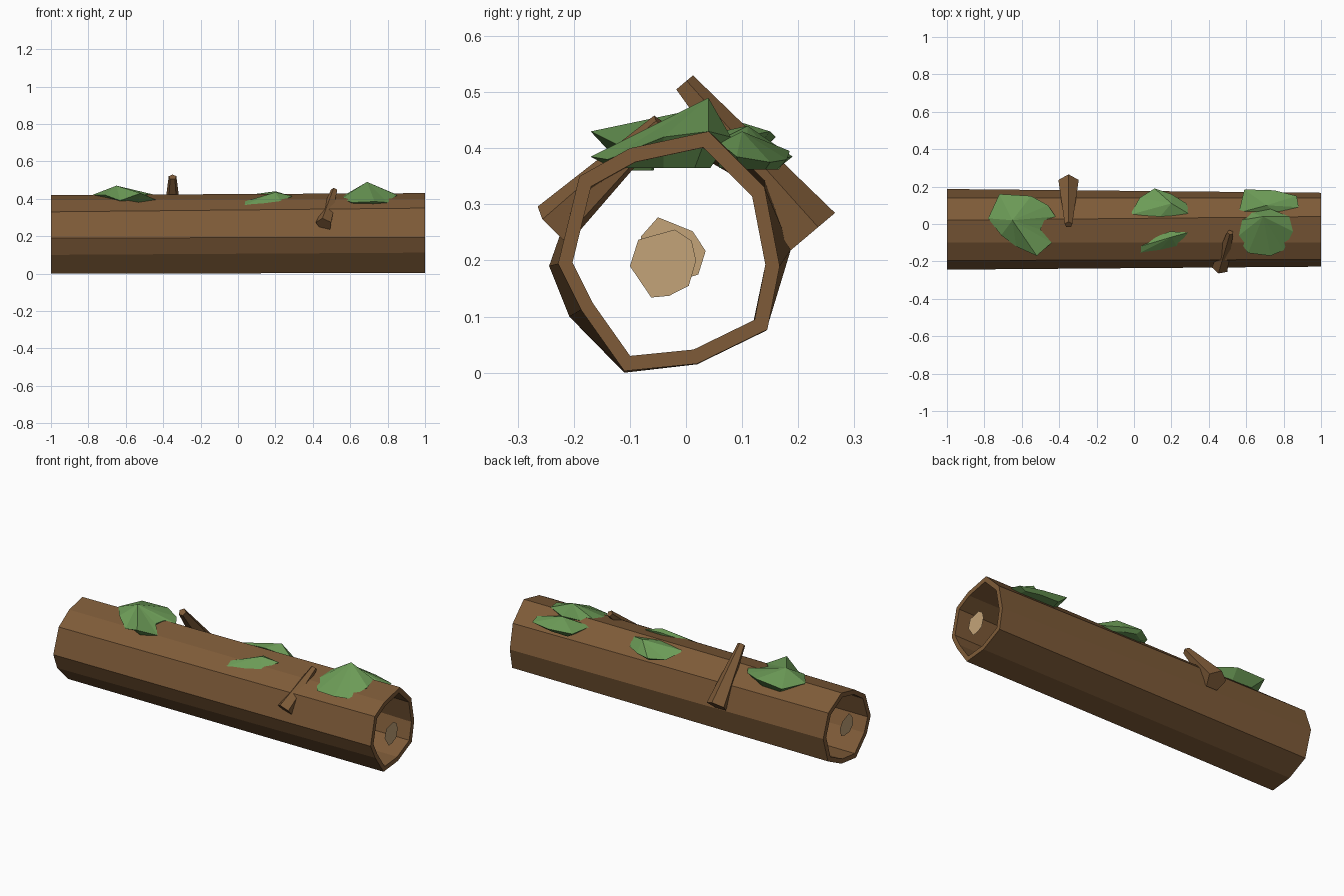
import bpy, bmesh, math
from mathutils import Vector

cube = bpy.data.objects.get("Cube")
if cube:
    bpy.data.objects.remove(cube, do_unlink=True)


def make_material(name, colour):
    mat = bpy.data.materials.new(name)
    mat.use_nodes = True
    mat.diffuse_color = (*colour, 1)
    shader = next(n for n in mat.node_tree.nodes if n.type == 'BSDF_PRINCIPLED')
    shader.inputs["Base Color"].default_value = (*colour, 1)
    shader.inputs["Roughness"].default_value = 0.9
    return mat


bark = make_material("bark_brown", (0.21, 0.105, 0.04))
heartwood = make_material("heartwood_tan", (0.55, 0.37, 0.19))
moss = make_material("moss_green", (0.15, 0.33, 0.095))


def finish(bm, name, mat):
    bmesh.ops.recalc_face_normals(bm, faces=bm.faces)
    mesh = bpy.data.meshes.new(name)
    bm.to_mesh(mesh)
    bm.free()
    mesh.materials.append(mat)
    obj = bpy.data.objects.new(name, mesh)
    bpy.context.scene.collection.objects.link(obj)
    return obj


def add_ring(bm, points):
    return [bm.verts.new(p) for p in points]


def bridge(bm, a, b):
    for i in range(len(a)):
        j = (i + 1) % len(a)
        bm.faces.new((a[i], a[j], b[j], b[i]))


# Hollow trunk: two slightly different end profiles (y, z)
right_profile = [(-0.11, 0.003), (0.02, 0.016), (0.145, 0.077), (0.167, 0.19), (0.14, 0.33),
                 (0.04, 0.43), (-0.1, 0.4), (-0.19, 0.35), (-0.228, 0.194), (-0.187, 0.112)]
left_profile = [(-0.11, 0), (0.02, 0.015), (0.143, 0.075), (0.187, 0.22), (0.14, 0.35),
                (0.02, 0.42), (-0.1, 0.393), (-0.195, 0.33), (-0.244, 0.19), (-0.208, 0.1)]
centre = Vector((-0.03, 0.21))


def end_rings(bm, x, profile):
    inner = [centre + (Vector(p) - centre) * 0.87 for p in profile]
    return [add_ring(bm, [(x, y, z) for y, z in ring]) for ring in (profile, inner)]


bm = bmesh.new()
outer_a, inner_a = end_rings(bm, -1, left_profile)
outer_b, inner_b = end_rings(bm, 1, right_profile)
bridge(bm, outer_a, outer_b)
bridge(bm, inner_a, inner_b)
bridge(bm, outer_a, inner_a)
bridge(bm, outer_b, inner_b)
finish(bm, "hollow_trunk", bark)

# Heartwood discs floating in the openings
right_disc = [(-0.1, 0.19), (-0.085, 0.237), (-0.02, 0.255), (0.01, 0.235),
              (0.018, 0.2), (0.005, 0.155), (-0.03, 0.137), (-0.062, 0.134)]
left_disc = [(-0.08, 0.243), (-0.05, 0.277), (0.012, 0.252), (0.035, 0.217),
             (0.022, 0.175), (-0.01, 0.165), (-0.055, 0.17), (-0.085, 0.2)]
for name, x, profile in (("right_end_disc", 0.999, right_disc), ("left_end_disc", -0.999, left_disc)):
    bm = bmesh.new()
    bm.faces.new(add_ring(bm, [(x, y, z) for y, z in profile]))
    finish(bm, name, heartwood)


# Tapered five-sided branch stubs
def branch(name, base, tip, base_radius, tip_radius):
    base, tip = Vector(base), Vector(tip)
    axis = (base - tip).normalized()
    side = axis.cross(Vector((0, 0, 1))).normalized()
    up = side.cross(axis)
    bm = bmesh.new()
    rings = []
    for point, radius in ((base, base_radius), (tip, tip_radius)):
        angles = [math.tau * i / 5 for i in range(5)]
        rings.append(add_ring(bm, [point + (up * math.cos(a) + side * math.sin(a)) * radius
                                   for a in angles]))
        bm.faces.new(rings[-1])
    bridge(bm, *rings)
    finish(bm, name, bark)


branch("back_branch", (-0.35, 0.222, 0.248), (-0.35, -0.004, 0.516), 0.057, 0.0215)
branch("front_branch", (0.46, -0.235, 0.263), (0.515, -0.045, 0.445), 0.045, 0.018)


# Faceted moss clumps: rim, raised crown and a sunken underside
def moss_clump(name, rim, apex, floor):
    bm = bmesh.new()
    edge = add_ring(bm, rim)
    middle = sum((Vector(p) for p in rim), Vector()) / len(rim)
    under = []
    for p in rim:
        q = middle.lerp(Vector(p), 0.7)
        under.append(bm.verts.new((q.x, q.y, floor)))
    bridge(bm, edge, under)
    bm.faces.new(under)
    top = bm.verts.new(apex)
    for i in range(len(edge)):
        bm.faces.new((edge[i - 1], edge[i], top))
    finish(bm, name, moss)


moss_clump("moss_far_left", [
    (-0.78, 0.03, 0.42), (-0.72, 0.16, 0.42), (-0.55, 0.15, 0.43), (-0.46, 0.1, 0.42),
    (-0.42, 0.04, 0.415), (-0.48, 0.02, 0.425), (-0.5, -0.03, 0.42), (-0.44, -0.1, 0.395),
    (-0.52, -0.17, 0.43), (-0.63, -0.12, 0.39), (-0.71, -0.06, 0.42)],
    (-0.65, 0.02, 0.47), 0.375)
moss_clump("moss_middle_back", [
    (-0.02, 0.05, 0.41), (0.03, 0.14, 0.38), (0.11, 0.19, 0.385), (0.2, 0.16, 0.38),
    (0.28, 0.11, 0.38), (0.3, 0.05, 0.41), (0.14, 0.04, 0.425)],
    (0.2, 0.11, 0.44), 0.365)
moss_clump("moss_middle_front", [
    (0, -0.13, 0.375), (0.14, -0.06, 0.41), (0.19, -0.04, 0.425), (0.29, -0.045, 0.415),
    (0.23, -0.12, 0.385), (0.13, -0.145, 0.37), (0.03, -0.155, 0.365)],
    (0.2, -0.07, 0.435), 0.36)
moss_clump("moss_right_large", [
    (0.55, -0.07, 0.4), (0.57, 0.02, 0.42), (0.63, 0.06, 0.415), (0.73, 0.08, 0.42),
    (0.83, 0.04, 0.43), (0.85, -0.04, 0.42), (0.8, -0.14, 0.38), (0.73, -0.17, 0.385),
    (0.61, -0.155, 0.38)],
    (0.69, 0.04, 0.49), 0.365)
moss_clump("moss_right_back", [
    (0.56, 0.06, 0.4), (0.59, 0.185, 0.395), (0.75, 0.18, 0.38), (0.87, 0.15, 0.375),
    (0.88, 0.09, 0.385), (0.75, 0.06, 0.41)],
    (0.71, 0.1, 0.43), 0.362)
